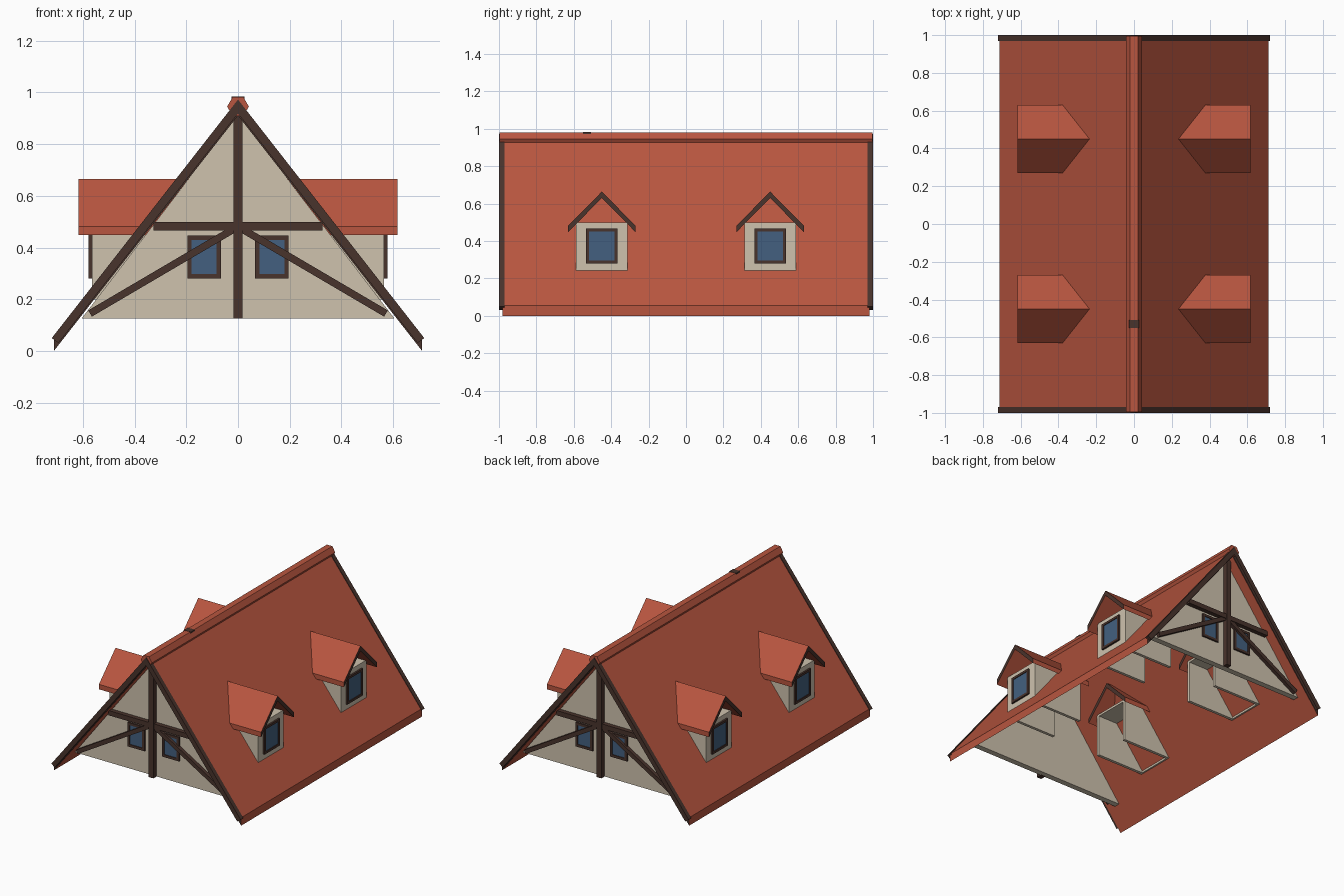
import bpy, bmesh, math

if "Cube" in bpy.data.objects:
    bpy.data.objects.remove(bpy.data.objects["Cube"])


def material(name, rgb):
    m = bpy.data.materials.new(name)
    m.diffuse_color = (*rgb, 1)
    m.use_nodes = True
    m.node_tree.nodes["Principled BSDF"].inputs["Base Color"].default_value = m.diffuse_color
    return m


TILE = material("red_tile", (0.48, 0.092, 0.05))
TIMBER = material("dark_timber", (0.066, 0.033, 0.025))
PLASTER = material("cream_plaster", (0.62, 0.54, 0.42))
GLASS = material("blue_glass", (0.057, 0.118, 0.215))


def prism(name, pts, axis, a, b, mat, end_mat=None):
    """Extrude a 2D profile (u, z) along x or y from a to b."""
    bm = bmesh.new()
    put = (lambda u, v, t: (u, t, v)) if axis == 'y' else (lambda u, v, t: (t, u, v))
    lo = [bm.verts.new(put(u, v, a)) for u, v in pts]
    hi = [bm.verts.new(put(u, v, b)) for u, v in pts]
    ends = [bm.faces.new(lo), bm.faces.new(hi)]
    n = len(pts)
    for i in range(n):
        bm.faces.new((lo[i], lo[(i + 1) % n], hi[(i + 1) % n], hi[i]))
    if end_mat:
        for f in ends:
            f.material_index = 1
    bmesh.ops.recalc_face_normals(bm, faces=bm.faces[:])
    me = bpy.data.meshes.new(name)
    bm.to_mesh(me)
    bm.free()
    me.materials.append(mat)
    if end_mat:
        me.materials.append(end_mat)
    ob = bpy.data.objects.new(name, me)
    bpy.context.collection.objects.link(ob)
    return ob


def rect(u0, u1, v0, v1):
    return [(u0, v0), (u1, v0), (u1, v1), (u0, v1)]


def chevron(c, hw, apex, eave, t):
    """Inverted V roof section with vertical eave cuts."""
    return [(c - hw, eave), (c, apex), (c + hw, eave),
            (c + hw, eave - t), (c, apex - t), (c - hw, eave - t)]


def beam(u0, v0, u1, v1, w):
    """Rectangle of width w along a centre line."""
    d = math.hypot(u1 - u0, v1 - v0)
    nu, nv = -(v1 - v0) / d * w / 2, (u1 - u0) / d * w / 2
    return [(u0 + nu, v0 + nv), (u1 + nu, v1 + nv), (u1 - nu, v1 - nv), (u0 - nu, v0 - nv)]


def window(name, axis, c, hw, z0, z1, border, wall, out):
    """Timber frame of four bars with a thin glass pane, facing direction out."""
    a, b = c - hw, c + hw
    face = wall + out * 0.012
    for part, r in (("left", rect(a, a + border, z0, z1)),
                    ("right", rect(b - border, b, z0, z1)),
                    ("sill", rect(a + border, b - border, z0, z0 + border)),
                    ("head", rect(a + border, b - border, z1 - border, z1))):
        prism(f"{name}_frame_{part}", r, axis, wall - out * 0.002, face, TIMBER)
    prism(name + "_glass", rect(a + border, b - border, z0 + border, z1 - border), axis,
          wall - out * 0.002, wall + out * 0.007, GLASS)


# Main roof and six-sided ridge cap
prism("main_roof", chevron(0, 0.712, 0.965, 0.055, 0.055), 'y', -0.982, 0.982, TILE, TIMBER)
ridge = [(0.042 * math.cos(i * math.pi / 3), 0.945 + 0.042 * math.sin(i * math.pi / 3))
         for i in range(6)]
prism("ridge_cap", ridge, 'y', -0.996, 0.996, TILE)
prism("ridge_plate", rect(-0.026, 0.026, 0.96, 0.983), 'y', -0.55, -0.507, TIMBER)

# Gable ends, front and back
for s, end in ((-1, "front"), (1, "back")):
    prism(end + "_gable_wall", [(-0.605, 0.125), (0.605, 0.125), (0, 0.915)], 'y',
          s * 0.87, s * 0.91, PLASTER)
    prism(end + "_king_post", rect(-0.018, 0.018, 0.125, 0.92), 'y', s * 0.90, s * 0.945, TIMBER)
    prism(end + "_collar_beam", rect(-0.327, 0.327, 0.465, 0.498), 'y',
          s * 0.90, s * 0.94, TIMBER)
    for m, side in ((-1, "left"), (1, "right")):
        prism(f"{end}_{side}_bargeboard",
              [(0, 0.972), (m * 0.72, 0.05), (m * 0.694, 0.031), (0, 0.918)], 'y',
              s * 0.97, s * 1.0, TIMBER)
        prism(f"{end}_{side}_brace", beam(m * 0.01, 0.475, m * 0.572, 0.145, 0.028), 'y',
              s * 0.90, s * 0.935, TIMBER)
        window(f"{end}_{side}_window", 'y', m * 0.131, 0.065, 0.28, 0.446, 0.017, s * 0.91, s)

# Four dormers
for s, side in ((-1, "left"), (1, "right")):
    for c, pos in ((-0.45, "front"), (0.45, "back")):
        n = f"{side}_{pos}_dormer"
        prism(n + "_roof", chevron(c, 0.18, 0.664, 0.482, 0.034), 'x',
              s * 0.15, s * 0.617, TILE, TIMBER)
        prism(n + "_front_wall", rect(c - 0.138, c + 0.138, 0.2, 0.5), 'x',
              s * 0.545, s * 0.565, PLASTER)
        for m, k in ((-1, "front"), (1, "back")):
            prism(f"{n}_{k}_cheek", rect(c + m * 0.118, c + m * 0.138, 0.2, 0.5), 'x',
                  s * 0.185, s * 0.545, PLASTER)
        prism(n + "_ceiling", rect(c - 0.118, c + 0.118, 0.485, 0.5), 'x',
              s * 0.185, s * 0.545, PLASTER)
        window(n + "_window", 'x', c, 0.084, 0.281, 0.466, 0.016, s * 0.565, s)
